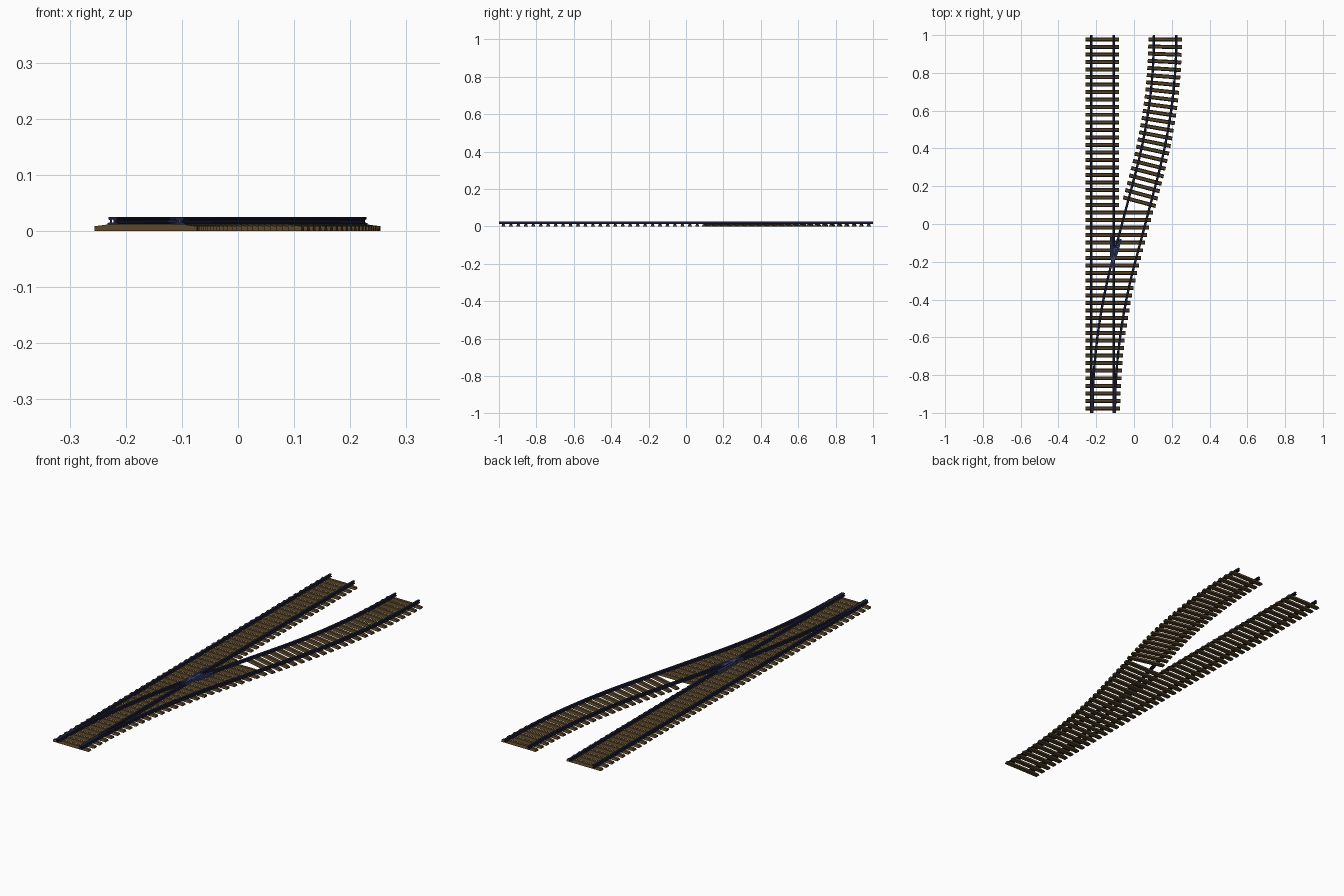
import bpy, bmesh, math
from mathutils import Vector

if "Cube" in bpy.data.objects:
    bpy.data.objects.remove(bpy.data.objects["Cube"])

GAUGE = 0.0595          # half distance between rail centres
STRAIGHT_X = -0.167
SLOPE = 0.265           # sideways slope of the branch at mid length


def material(name, rgb):
    m = bpy.data.materials.new(name)
    m.diffuse_color = (*rgb, 1)
    m.use_nodes = True
    m.node_tree.nodes["Principled BSDF"].inputs["Base Color"].default_value = m.diffuse_color
    return m


wood = material("dark_wood", (0.09, 0.055, 0.02))
steel = material("dark_steel", (0.014, 0.015, 0.04))
frog_steel = material("blue_steel", (0.04, 0.055, 0.16))


def finish(bm, name, mat):
    bmesh.ops.recalc_face_normals(bm, faces=bm.faces)
    me = bpy.data.meshes.new(name)
    bm.to_mesh(me)
    bm.free()
    me.materials.append(mat)
    ob = bpy.data.objects.new(name, me)
    bpy.context.collection.objects.link(ob)
    return ob


# Centre lines of both routes
def straight(y):
    return STRAIGHT_X


def branch(y):
    amp, length = (0.158, 0.81) if y < 0 else (0.167, 0.74)
    t = abs(y)
    if t < 1 - length:
        x = SLOPE * t
    else:
        x = amp - SLOPE * (1 - t) ** 2 / (2 * length)
    return -0.002 + math.copysign(x, y)


def heading(route, y):
    d = (route(y + 0.001) - route(y - 0.001)) / 0.002
    return Vector((d, 1, 0)).normalized()


# Rail cross-section: foot, web and head
HALF = [(0.0062, 0.0118), (0.0062, 0.0138), (0.002, 0.0155),
        (0.002, 0.0195), (0.0045, 0.021), (0.0045, 0.025)]
RAIL = HALF + [(-u, z) for u, z in reversed(HALF)]


def sweep(name, points, mat):
    """Sweep the rail section along (position, tangent) pairs."""
    bm = bmesh.new()
    rings = []
    for p, t in points:
        n = Vector((t.y, -t.x, 0))
        rings.append([bm.verts.new((p.x + n.x * u, p.y + n.y * u, z)) for u, z in RAIL])
    k = len(RAIL)
    for a, b in zip(rings, rings[1:]):
        for i in range(k):
            bm.faces.new((a[i], a[(i + 1) % k], b[(i + 1) % k], b[i]))
    bm.faces.new(rings[0])
    bm.faces.new(rings[-1])
    return finish(bm, name, mat)


def rail(name, route, offset, y0, y1, mat=steel):
    steps = 1 if route is straight else max(2, int((y1 - y0) * 24))
    pts = []
    for i in range(steps + 1):
        y = y0 + (y1 - y0) * i / steps
        t = heading(route, y)
        # keep the rail ends square to y
        pts.append((Vector((route(y) + offset / t.y, y, 0)), t if 0 < i < steps else Vector((0, 1, 0))))
    return sweep(name, pts, mat)


# Outer stock rails and inner rails, broken at the frog
rail("straight_stock_rail", straight, -GAUGE, -1, 1)
rail("branch_stock_rail", branch, GAUGE, -1, 1)
rail("straight_switch_rail", straight, GAUGE, -1, -0.235)
rail("straight_exit_rail", straight, GAUGE, -0.12, 1)
rail("branch_switch_rail", branch, -GAUGE, -1, -0.235)
rail("branch_exit_rail", branch, -GAUGE, -0.12, 1)

# Frog: crossing rails in lighter steel
rail("frog_straight_rail", straight, GAUGE, -0.235, -0.12, frog_steel)
rail("frog_branch_rail", branch, -GAUGE, -0.235, -0.12, frog_steel)
# Wing rails beside the crossing
rail("frog_wing_left", straight, GAUGE - 0.013, -0.19, -0.06, frog_steel)
rail("frog_wing_right", branch, -GAUGE + 0.013, -0.19, -0.08, frog_steel)


def add_sleeper(bm, centre, half_len, axis):
    """Sleeper with sloping sides and lowered ends."""
    side = Vector((-axis.y, axis.x, 0))
    rings = []
    stations = [(-half_len, 0.0085), (-half_len + 0.03, 0.0125),
                (half_len - 0.03, 0.0125), (half_len, 0.0085)]
    for s, h in stations:
        ring = []
        for w, z in ((-0.0105, 0), (0.0105, 0), (0.0065, h), (-0.0065, h)):
            p = centre + axis * s + side * w
            ring.append(bm.verts.new((p.x, p.y, z)))
        rings.append(ring)
    for a, b in zip(rings, rings[1:]):
        for i in range(4):
            bm.faces.new((a[i], a[(i + 1) % 4], b[(i + 1) % 4], b[i]))
    bm.faces.new(rings[0])
    bm.faces.new(rings[-1])


# Sleepers under the straight route, widening to carry both routes
bm = bmesh.new()
left = -0.256
for i in range(50):
    y = -0.976 + i * 1.953 / 49
    right = -0.08 if y > 0.08 else branch(y) + 0.087
    add_sleeper(bm, Vector(((left + right) / 2, y, 0)), (right - left) / 2, Vector((1, 0, 0)))
finish(bm, "main_sleepers", wood)

# Sleepers under the branch, turned square to the curve
bm = bmesh.new()
for i in range(23):
    y = 0.118 + i * (0.977 - 0.118) / 22
    t = heading(branch, min(y, 0.998))
    add_sleeper(bm, Vector((branch(y), y, 0)), 0.089, Vector((t.y, -t.x, 0)))
finish(bm, "branch_sleepers", wood)
